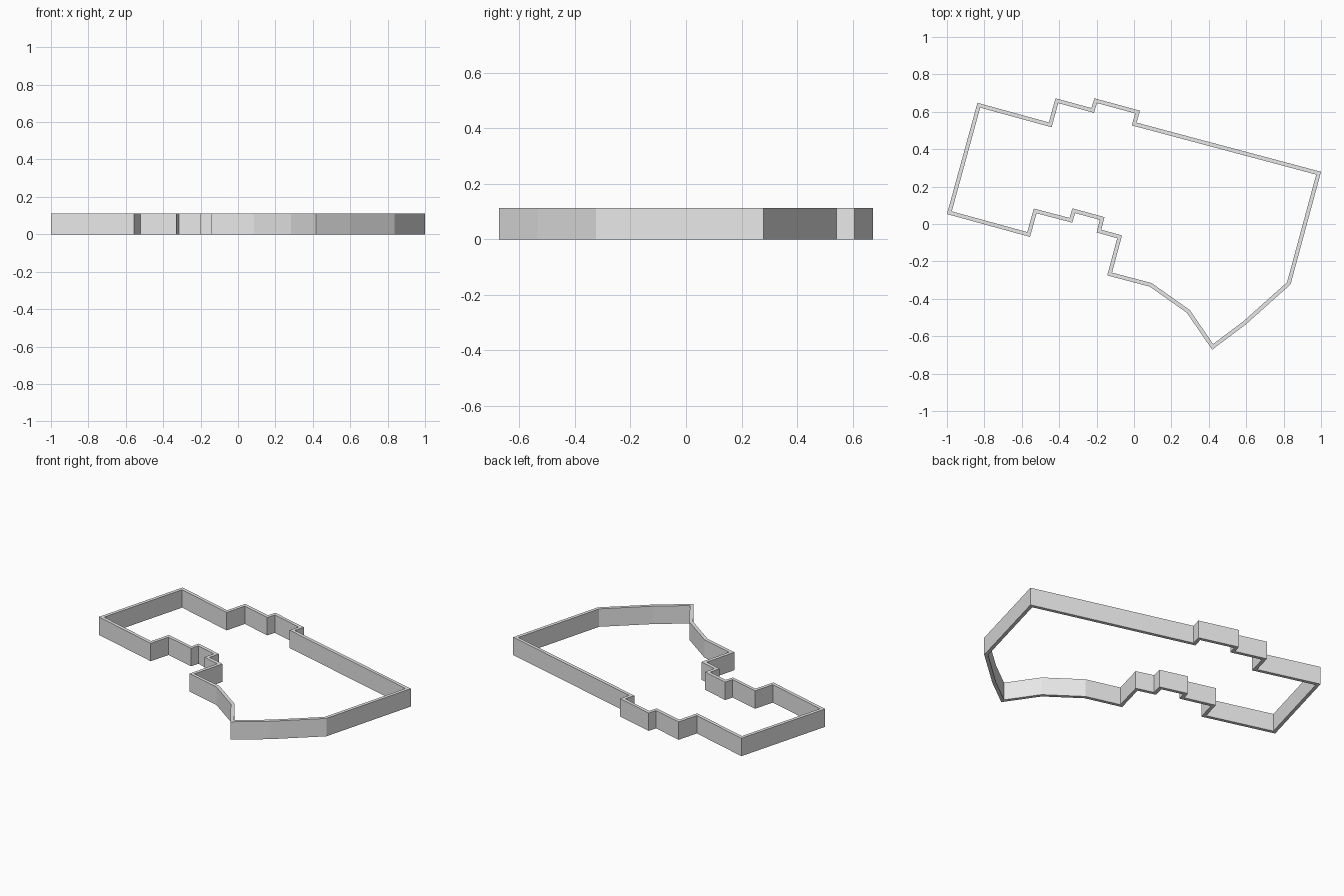
import bpy
import bmesh
from mathutils import Vector

HEIGHT = 0.112
THICKNESS = 0.021

cube = bpy.data.objects.get("Cube")
if cube:
    bpy.data.objects.remove(cube, do_unlink=True)

# Outer outline of the wall, clockwise from the left corner
outline = [Vector(p) for p in (
    (-1.0, 0.053), (-0.837, 0.648), (-0.455, 0.543), (-0.42, 0.672),
    (-0.228, 0.62), (-0.212, 0.672), (0.032, 0.606), (0.014, 0.542),
    (1.0, 0.279), (0.837, -0.323), (0.60, -0.535), (0.418, -0.672),
    (0.283, -0.475), (0.085, -0.335), (-0.143, -0.275), (-0.09, -0.076),
    (-0.2, -0.045), (-0.183, 0.022), (-0.315, 0.058), (-0.33, 0.007),
    (-0.521, 0.057), (-0.556, -0.069))]


def inset(points, distance):
    """Mitred offset towards the inside of a clockwise outline."""
    result = []
    for i, p in enumerate(points):
        before = (p - points[i - 1]).normalized()
        after = (points[(i + 1) % len(points)] - p).normalized()
        n1 = Vector((before.y, -before.x))
        n2 = Vector((after.y, -after.x))
        result.append(p + (n1 + n2) * distance / (1 + n1.dot(n2)))
    return result


# Plain grey material
grey = bpy.data.materials.new("light grey")
grey.use_nodes = True
colour = (0.8, 0.8, 0.8, 1)
grey.diffuse_color = colour
grey.node_tree.nodes["Principled BSDF"].inputs["Base Color"].default_value = colour

# Perimeter wall: a flat ring raised to full height
bm = bmesh.new()
outer = [bm.verts.new((p.x, p.y, 0)) for p in outline]
inner = [bm.verts.new((p.x, p.y, 0)) for p in inset(outline, THICKNESS)]
ring = [bm.faces.new((outer[i - 1], outer[i], inner[i], inner[i - 1]))
        for i in range(len(outer))]
raised = bmesh.ops.extrude_face_region(bm, geom=ring, use_keep_orig=True)["geom"]
bmesh.ops.translate(bm, vec=(0, 0, HEIGHT),
                    verts=[v for v in raised if isinstance(v, bmesh.types.BMVert)])
bmesh.ops.recalc_face_normals(bm, faces=bm.faces)

mesh = bpy.data.meshes.new("perimeter_wall")
bm.to_mesh(mesh)
bm.free()
mesh.materials.append(grey)
wall = bpy.data.objects.new("perimeter_wall", mesh)
bpy.context.collection.objects.link(wall)
